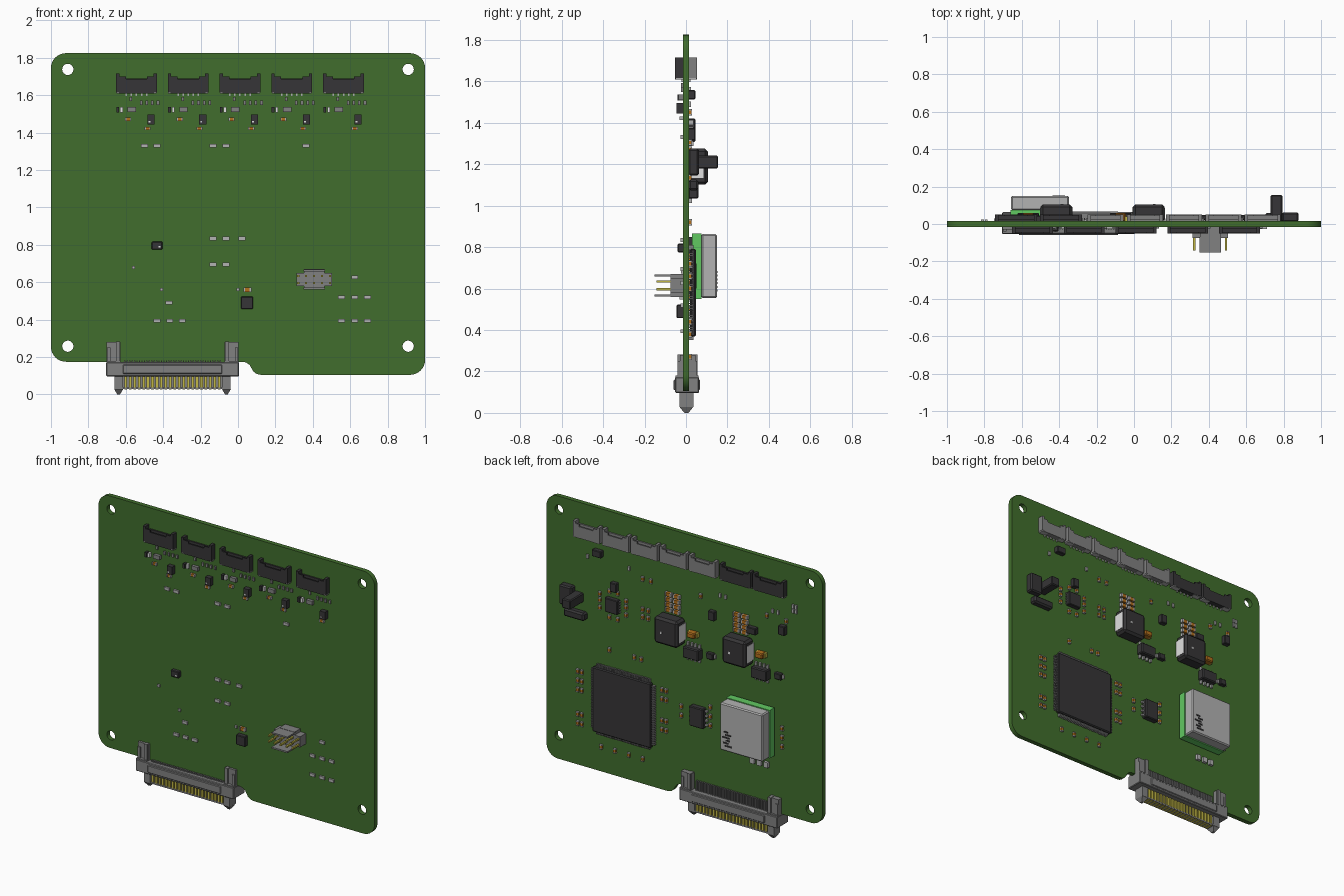
import bpy, bmesh, math
from mathutils import Matrix, Vector

if "Cube" in bpy.data.objects:
    bpy.data.objects.remove(bpy.data.objects["Cube"])

BACK, FRONT = 1, -1
SKIN = 0.015  # half the board thickness


def material(name, r, g, b):
    m = bpy.data.materials.new(name)
    m.use_nodes = True
    m.diffuse_color = (r, g, b, 1)
    m.node_tree.nodes["Principled BSDF"].inputs["Base Color"].default_value = (r, g, b, 1)
    return m


green = material("board green", .053, .155, .026)
black = material("black plastic", .037, .036, .038)
grey = material("grey plastic", .22, .22, .22)
silver = material("silver", .45, .45, .45)
white = material("white", .75, .75, .75)
orange = material("orange ceramic", .45, .16, .012)
gold = material("gold", .55, .48, .06)
mint = material("light green", .12, .58, .12)


def finish(name, bm, mat):
    mesh = bpy.data.meshes.new(name)
    bm.to_mesh(mesh)
    bm.free()
    mesh.materials.append(mat)
    ob = bpy.data.objects.new(name, mesh)
    bpy.context.collection.objects.link(ob)
    return ob


def solid(name, mat, boxes, bevel=0):
    """Boxes given as centre x, centre z, width, height, y start, y end."""
    bm = bmesh.new()
    for x, z, w, h, a, b in boxes:
        place = Matrix.Translation((x, (a + b) / 2, z)) @ Matrix.Diagonal((w, abs(b - a), h, 1))
        bmesh.ops.create_cube(bm, size=1, matrix=place)
    ob = finish(name, bm, mat)
    if bevel:
        mod = ob.modifiers.new("bevel", "BEVEL")
        mod.width, mod.segments = bevel, 1
    return ob


def mounted(name, mat, spots, w, h, t, side, bevel=0):
    """Equal blocks sitting on one side of the board."""
    return solid(name, mat, [(x, z, w, h, side * .01, side * (SKIN + t)) for x, z in spots], bevel)


def passives(name, mat, spots, w, h, t, side):
    """Two-terminal parts with metal end caps along the longer direction."""
    mounted(name + "_bodies", mat, spots, w * .96, h * .96, t, side)
    dx, dz = (w * .4, 0) if w > h else (0, h * .4)
    ends = [(x + s * dx, z + s * dz) for x, z in spots for s in (-1, 1)]
    mounted(name + "_ends", silver, ends, w * .22 if dx else w, h if dx else h * .22, t + .002, side)


def row(start, step, count):
    return [start + step * i for i in range(count)]


def grid(xs, zs):
    return [(x, z) for x in xs for z in zs]


# Circuit board outline with rounded corners, a step in the bottom edge and four holes
def arc(cx, cz, r, start, end, n=8):
    return [(cx + r * math.cos(math.radians(start + (end - start) * i / n)),
             cz + r * math.sin(math.radians(start + (end - start) * i / n))) for i in range(n + 1)]


R, TOP, LOW, STEP = .08, 1.825, .105, .175
outline = arc(1 - R, LOW + R, R, -90, 0) + arc(1 - R, TOP - R, R, 0, 90)
outline += arc(R - 1, TOP - R, R, 90, 180) + arc(R - 1, STEP + R, R, 180, 270)
outline += arc(.02, STEP - .06, .06, 90, 45, 4) + arc(.125, LOW + .06, .06, 225, 270, 4)
curve = bpy.data.curves.new("board", "CURVE")
curve.dimensions, curve.fill_mode, curve.extrude = "2D", "BOTH", SKIN
holes = [arc(x, z, .03, 0, 345, 23) for x, z in grid((-.91, .91), (.258, 1.738))]
for loop in [outline] + holes:
    spline = curve.splines.new("POLY")
    spline.points.add(len(loop) - 1)
    for p, (x, z) in zip(spline.points, loop):
        p.co = (x, z, 0, 1)
    spline.use_cyclic_u = True
helper = bpy.data.objects.new("board_curve", curve)
bpy.context.collection.objects.link(helper)
bpy.context.view_layer.update()
mesh = bpy.data.meshes.new_from_object(helper.evaluated_get(bpy.context.evaluated_depsgraph_get()))
bpy.data.objects.remove(helper)
mesh.transform(Matrix.Rotation(math.pi / 2, 4, "X"))
mesh.materials.clear()
mesh.materials.append(green)
board = bpy.data.objects.new("circuit_board", mesh)
bpy.context.collection.objects.link(board)


# Shrouded cable connectors along the top, opening upwards
def socket(name, x, w, side, mat):
    a, b = side * .01, side * .052
    wall = side * .044
    e = w / 2 - .009
    solid(name, mat, [
        (x, 1.625, w * .86, .03, a, b), (x, 1.65, w * .9, .08, a, side * .024),
        (x, 1.648, w * .56, .075, wall, b),
        (x - e, 1.665, .018, .1, a, b), (x + e, 1.665, .018, .1, a, b),
        (x - w * .36, 1.66, w * .2, .08, wall, b), (x + w * .36, 1.66, w * .2, .08, wall, b)])
    pads = [(x + s * w * .37, 1.612, w * .24, .008, a, side * .05) for s in (-1, 1)]
    solid(name + "_tabs", silver, pads)
    mounted(name + "_leads", silver, [(v, 1.605) for v in row(x - w * .25, w * .125, 5)], .008, .016, .006, side)


channels = row(-.543, .2768, 5)
for i, x in enumerate(channels):
    socket("front_socket_%d" % i, x, .218, FRONT, black)
for i, x in enumerate(row(-.152, .21, 5)):
    socket("back_grey_socket_%d" % i, x, .192, BACK, grey)
for i, x in enumerate((-.63, -.39)):
    socket("back_black_socket_%d" % i, x, .225, BACK, black)


# Front: repeated channel circuits below the sockets
def each(dx, z):
    return [(x + dx, z) for x in channels]


mounted("channel_ics", black, each(.078, 1.47), .038, .052, .03, FRONT)
mounted("channel_ic_marks", white, each(.07, 1.458), .01, .008, .032, FRONT)
mounted("channel_filters", grey, each(-.025, 1.524), .045, .026, .02, FRONT)
mounted("channel_dark_parts", black, each(-.1, 1.522), .014, .03, .025, FRONT)
mounted("channel_white_parts", white, each(-.08, 1.522), .014, .028, .02, FRONT)
small = [(x + d, 1.56) for x in channels for d in (.025, .055, .085, .115)]
mounted("channel_resistors", grey, small + each(-.03, 1.58), .014, .022, .01, FRONT)
passives("channel_capacitors", orange, each(.06, 1.422) + each(-.045, 1.472)[:4], .032, .018, .014, FRONT)

# Front: scattered silver parts and two chips
flat = grid((-.5, -.432, -.133, -.064, .364), (1.331,)) + grid((-.133, -.064), (.834, .695))
flat += grid((.554, .624, .693), (.519, .394)) + grid((-.433, -.365, -.298), (.394,))
flat += [(.022, .834), (.624, .626), (-.37, .49)]
mounted("front_silver_parts", silver, flat, .037, .019, .012, FRONT)
mounted("front_tiny_parts", silver, [(-.56, .68), (-.41, .56), (0, .56)], .016, .016, .01, FRONT)
mounted("front_small_chip", black, [(-.433, .796)], .058, .042, .025, FRONT, .004)
mounted("front_small_chip_mark", white, [(-.42, .79)], .012, .008, .027, FRONT)
mounted("front_square_chip", black, [(.048, .49)], .066, .066, .03, FRONT, .004)
passives("front_capacitor", orange, [(.05, .56)], .042, .024, .015, FRONT)

# Front: two-row pin header with a part-height shroud
hx, hz = .407, .615
solid("pin_header_body", grey, [
    (hx, hz, .19, .07, -.01, -.075), (hx, hz, .11, .11, -.01, -.075),
    (hx, hz + .048, .115, .01, -.07, -.152), (hx, hz - .048, .115, .01, -.07, -.152)])
solid("pin_header_pins", gold,
      [(x, z, .011, .011, .012, -.143) for x, z in grid(row(hx - .085, .0425, 5), (hz - .019, hz + .019))])

# Back: large square processor with leads on all four sides
px, pz, half = .435, .58, .212
solid("processor", black, [(px, pz, 2 * half, 2 * half, .02, .048)], .006)
leads = []
for v in row(-.19, .38 / 33, 34):
    for s in (-1, 1):
        leads += [(px + v, pz + s * (half + .006), .006, .022, .01, .036),
                  (px + s * (half + .006), pz + v, .022, .006, .01, .036)]
solid("processor_leads", grey, leads)
around = grid((.74, .77), (.38, .44, .6, .66, .72)) + grid((.13, .16), (.5, .56, .7, .76))
around += [(x, .92) for x in (.31, .36, .54)] + [(x, .27) for x in (.3, .4, .5, .6)]
passives("processor_capacitors", orange, around, .018, .03, .012, BACK)

# Back: shielded module on its own small board
mx, mz, mw, mh = -.503, .708, .315, .315
solid("module_board", mint, [(mx, mz, mw, mh, .028, .076)])
solid("module_solder_feet", black, [(mx, mz, mw * .9, mh * .9, .012, .03)])
solid("module_shield", silver, [(mx, mz, mw - .006, mh - .006, .074, .15)], .007)
bars = [(-.41 + .016 * (i % 2), .59 + .018 * i, .05 - .01 * (i % 3), .01, .149, .153) for i in range(6)]
solid("module_markings", black, bars)
passives("module_capacitors", orange, grid((-.19, -.71), (.62, .68, .74)) + [(.02, .63), (.02, .69)], .018, .03, .012, BACK)
mounted("module_silver_parts", silver, grid((-.5, -.55, -.6), (.475,)), .03, .035, .018, BACK)

# Back: power inductors with metal terminals, driver chips and capacitors
for name, x in (("left", .078), ("right", -.415)):
    solid(name + "_inductor", black, [(x, 1.188, .17, .174, .012, .105)], .014)
    solid(name + "_inductor_terminals", white, [(x + s * .084, 1.188, .006, .11, .012, .085) for s in (-1, 1)])
    mounted(name + "_inductor_dot", white, [(x + .03, 1.18)], .014, .014, .092, BACK)
    passives(name + "_output_capacitors", orange, grid((x - .03, x + .03), row(1.3, .034, 4)), .046, .024, .02, BACK)
    cx = x - .15
    mounted(name + "_driver_chip", black, [(cx, 1.07)], .115, .072, .045, BACK, .006)
    pins = grid(row(cx - .042, .028, 4), (1.025, 1.115))
    mounted(name + "_driver_pins", silver, pins, .012, .026, .014, BACK)
    solid(name + "_tantalum", orange, [(cx, 1.19, .056, .036, .012, .06)], .006)
    mounted(name + "_tantalum_ends", gold, [(cx - .03, 1.19), (cx + .03, 1.19)], .012, .03, .025, BACK)
    mounted(name + "_diode", black, [(cx - .125, 1.08)], .05, .04, .025, BACK, .004)
    mounted(name + "_diode_tabs", silver, [(cx - .155, 1.08), (cx - .095, 1.08)], .012, .024, .01, BACK)

# Back: small chips
mounted("controller_chip", black, [(.514, 1.22)], .092, .092, .03, BACK, .004)
mounted("controller_chip_leads", grey, [(.514, z) for z in row(1.185, .0175, 5)], .108, .007, .008, BACK)
ring = grid((.42, .61), (1.18, 1.23, 1.27)) + grid((.48, .54), (1.135, 1.305))
passives("controller_capacitors", orange, ring, .018, .028, .012, BACK)
mounted("memory_chip", black, [(-.107, .66)], .1, .13, .035, BACK, .005)
mounted("memory_chip_leads", silver, [(-.107, z) for z in row(.615, .03, 4)], .13, .012, .012, BACK)
mounted("small_ics", black, [(-.21, 1.35), (-.72, 1.39), (.5, 1.345)], .046, .06, .03, BACK, .004)
mounted("wide_ics", black, [(-.5, 1.33), (.62, 1.535)], .066, .044, .03, BACK, .004)
mounted("back_resistors", silver,
        grid((-.68, -.64, -.3, -.26, .4, .7), (1.49,)) + grid((-.79, -.81), (1.53, 1.56)), .014, .026, .01, BACK)
passives("back_capacitors", orange, grid((-.74, -.6, -.12, .24, .3), (1.45,)) + grid((.3, .26), (1.2, 1.25)), .018, .03, .012, BACK)

# Back: button block, its tall post and the low bar beside it
solid("switch_block", black, [(.835, 1.21, .09, .13, .012, .062)], .008)
solid("switch_post", black, [(.762, 1.21, .062, .062, .012, .155)], .006)
solid("switch_bar", black, [(.775, 1.1, .15, .052, .012, .06)], .01)

# Edge connector: housing, latches, contact tongue and guide prongs
ex = -.35
solid("edge_housing", grey, [(ex, .135, .71, .076, -.053, .063), (ex, .135, .53, .05, -.06, .068)], .004)
latch, prongs = [], bmesh.new()
for s in (-1, 1):
    lx = ex + s * .316
    latch += [(lx, .2, .075, .16, -.03, .046), (lx - s * .024, .22, .022, .125, -.042, .056),
              (lx + s * .026, .2, .018, .1, -.04, .052), (lx, .16, .075, .04, -.05, .06)]
    tip = Matrix.Translation((ex + s * .288, .002, .014)) @ Matrix.Diagonal((.72, 1, 1, 1))
    bmesh.ops.create_cone(prongs, cap_ends=True, segments=4, radius1=.014, radius2=.046, depth=.028,
                          matrix=tip @ Matrix.Rotation(math.pi / 4, 4, "Z"))
    latch.append((ex + s * .288, .065, .046, .075, -.031, .035))
solid("edge_latches", grey, latch)
finish("edge_guide_prongs", prongs, grey)
solid("edge_tongue", grey, [(ex, .065, .54, .074, -.016, .02), (ex, .033, .54, .01, -.027, -.016),
                            (ex, .033, .54, .01, .02, .031)])
xs = row(ex - .25, .5 / 21, 22)
solid("edge_contacts", gold, [(x, .062, .014, .07, -.026, .03) for x in xs])
teeth = row(ex - .255, .51 / 39, 40)
solid("edge_solder_leads", grey, [(x, .2, .006, .07, .012, .032) for x in teeth]
      + [(x, .172, .007, .02, -.012, -.03) for x in teeth])
